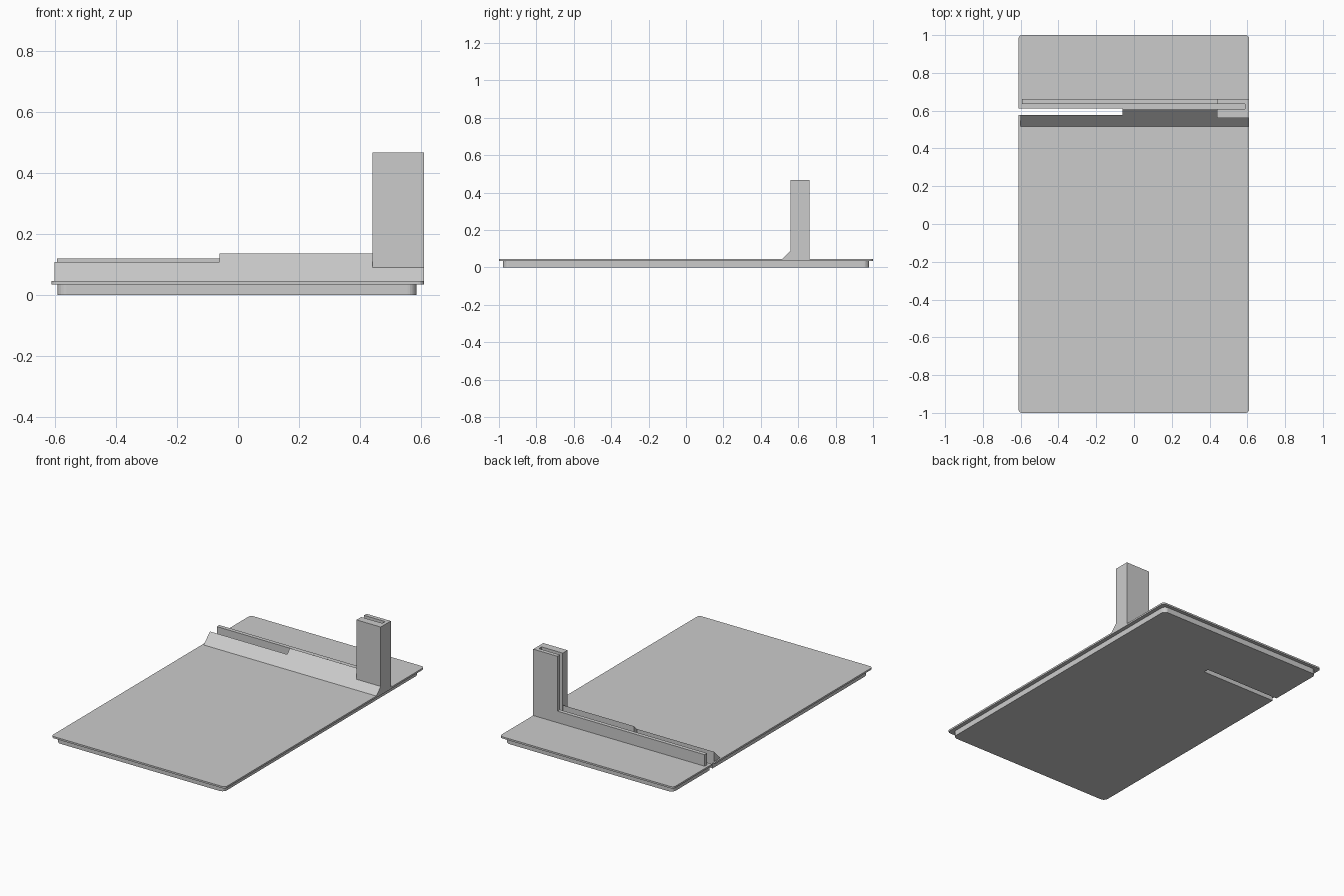
import bpy
import bmesh
from mathutils import Vector

old = bpy.data.objects.get("Cube")
if old:
    bpy.data.objects.remove(old, do_unlink=True)

grey = bpy.data.materials.new("plain grey")
grey.use_nodes = True
grey.diffuse_color = (0.6, 0.6, 0.6, 1)
grey.node_tree.nodes["Principled BSDF"].inputs["Base Color"].default_value = (0.6, 0.6, 0.6, 1)


def prism(name, points, direction, corner=0.0, round_count=0):
    """Extrude a closed outline; optionally round its first upright edges."""
    bm = bmesh.new()
    verts = [bm.verts.new(p) for p in points]
    face = bm.faces.new(verts)
    step = Vector(direction)
    made = bmesh.ops.extrude_face_region(bm, geom=[face])["geom"]
    bmesh.ops.translate(bm, vec=step, verts=[g for g in made if isinstance(g, bmesh.types.BMVert)])
    if corner:
        edges = [e for v in verts[:round_count] for e in v.link_edges
                 if abs(e.verts[0].co.z - e.verts[1].co.z) > 0.001]
        bmesh.ops.bevel(bm, geom=edges, offset=corner, segments=5, profile=0.5, affect='EDGES')
    bmesh.ops.recalc_face_normals(bm, faces=bm.faces)
    mesh = bpy.data.meshes.new(name)
    bm.to_mesh(mesh)
    bm.free()
    mesh.materials.append(grey)
    obj = bpy.data.objects.new(name, mesh)
    bpy.context.collection.objects.link(obj)
    return obj


SLOT_FRONT, SLOT_BACK, SLOT_END = 0.578, 0.612, -0.06
DECK, TOP = 0.035, 0.046


def slotted_plate(name, x0, x1, y, z0, z1, corner):
    """Rounded slab with a slot cut in from its -x side."""
    outline = [(x0, -y), (x1, -y), (x1, y), (x0, y),
               (x0, SLOT_BACK), (SLOT_END, SLOT_BACK),
               (SLOT_END, SLOT_FRONT), (x0, SLOT_FRONT)]
    prism(name, [(px, py, z0) for px, py in outline], (0, 0, z1 - z0), corner, 4)


# Lid plate and the smaller insert below it
slotted_plate("lid_plate", -0.612, 0.61, 1.0, DECK, TOP, 0.02)
slotted_plate("lower_insert", -0.592, 0.585, 0.978, 0, DECK, 0.03)

# Sloped ramp, one length for each depth
RAMP_FRONT, POST_FRONT, POST_X, RIGHT = 0.516, 0.56, 0.44, 0.61
for name, x0, x1, back in (("ramp_low", -0.602, SLOT_END, SLOT_FRONT),
                           ("ramp_high", SLOT_END, POST_X, 0.606),
                           ("ramp_post_foot", POST_X, RIGHT, POST_FRONT)):
    rise = TOP + back - RAMP_FRONT
    prism(name, [(x0, RAMP_FRONT, TOP), (x0, back, rise), (x0, back, TOP)], (x1 - x0, 0, 0))

# Low wall behind the groove
GROOVE_BACK, BACK = 0.636, 0.661
prism("back_wall", [(-0.594, GROOVE_BACK, TOP), (POST_X, GROOVE_BACK, TOP),
                    (POST_X, BACK, TOP), (-0.594, BACK, TOP)], (0, 0, 0.119 - TOP))

# Tall post with an upright groove open to the side
groove_end, groove_front = 0.588, 0.608
post = [(POST_X, POST_FRONT), (RIGHT, POST_FRONT), (RIGHT, BACK), (POST_X, BACK),
        (POST_X, GROOVE_BACK), (groove_end, GROOVE_BACK),
        (groove_end, groove_front), (POST_X, groove_front)]
prism("grooved_post", [(x, y, TOP) for x, y in post], (0, 0, 0.467 - TOP))
